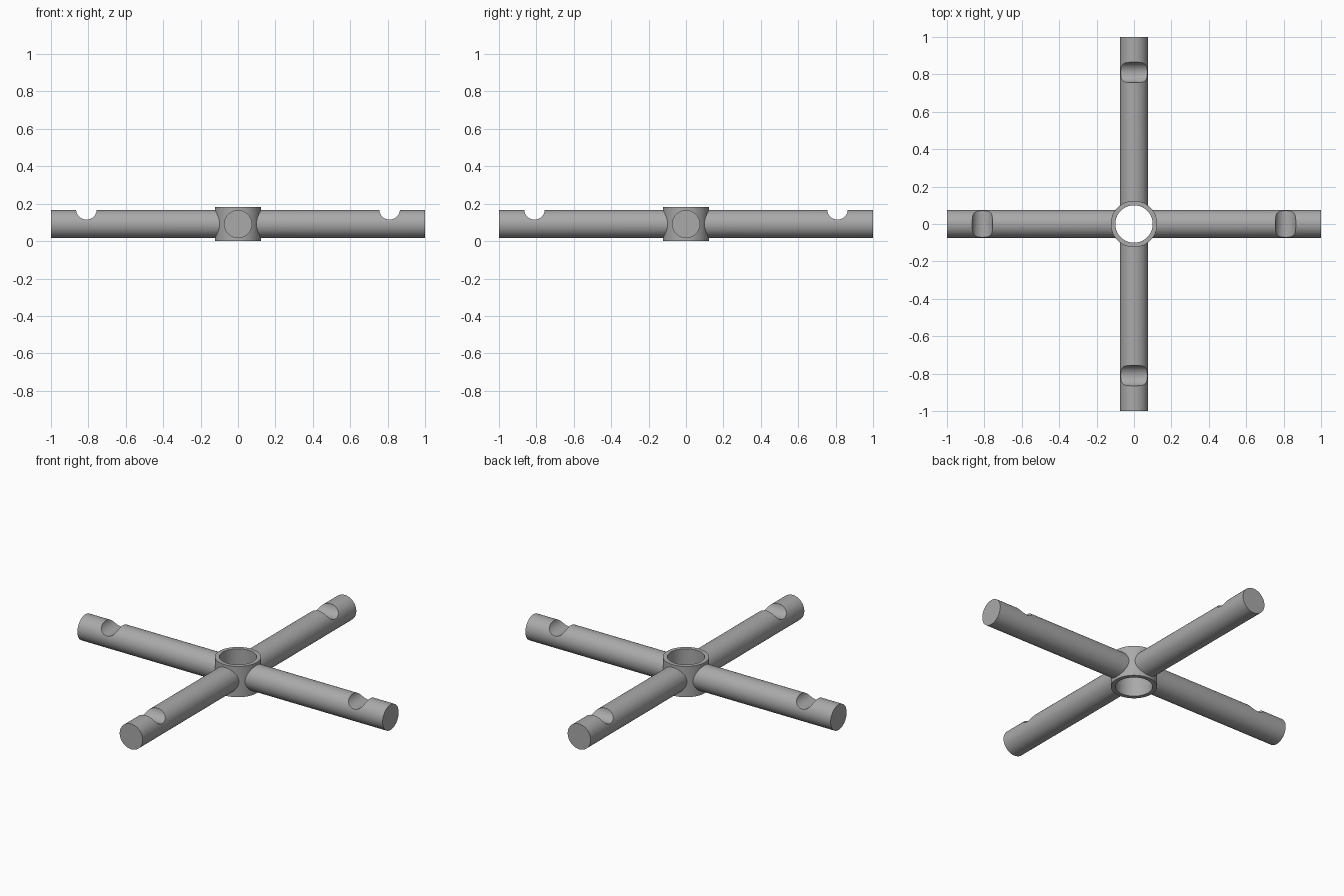
import bpy, math
from mathutils import Matrix

HUB_R, BORE_R, HUB_H = 0.124, 0.1, 0.182
ARM_R, MID_Z = 0.075, 0.091
NOTCH_R, NOTCH_X, NOTCH_Z = 0.055, 0.81, 0.17

cube = bpy.data.objects.get("Cube")
if cube:
    bpy.data.objects.remove(cube, do_unlink=True)

metal = bpy.data.materials.new("grey metal")
metal.use_nodes = True
grey = (0.4, 0.4, 0.4, 1)
metal.diffuse_color = grey
metal.node_tree.nodes["Principled BSDF"].inputs["Base Color"].default_value = grey


def cylinder(name, radius, depth, location, rotation=(0, 0, 0)):
    bpy.ops.mesh.primitive_cylinder_add(vertices=64, radius=radius, depth=depth,
                                        location=location, rotation=rotation)
    obj = bpy.context.object
    obj.name = name
    obj.data.materials.append(metal)
    return obj


def cut(obj, cutter):
    cutter.hide_render = True
    mod = obj.modifiers.new("cut", 'BOOLEAN')
    mod.operation, mod.solver, mod.object = 'DIFFERENCE', 'EXACT', cutter
    bpy.context.view_layer.objects.active = obj
    bpy.ops.object.modifier_apply(modifier=mod.name)
    bpy.data.objects.remove(cutter, do_unlink=True)


def smooth(obj):
    bpy.ops.object.select_all(action='DESELECT')
    obj.select_set(True)
    bpy.context.view_layer.objects.active = obj
    bpy.ops.object.shade_smooth_by_angle(angle=math.radians(30))


# Central open ring
hub = cylinder("hub_ring", HUB_R, HUB_H, (0, 0, HUB_H / 2))
cut(hub, cylinder("bore", BORE_R, 1, (0, 0, MID_Z)))
smooth(hub)

# Solid round arm, its inner end hidden in the ring wall, with a notch on top
start = 0.06
arm = cylinder("arm_left", ARM_R, 1 - start, ((1 + start) / 2, 0, MID_Z), (0, math.pi / 2, 0))
cut(arm, cylinder("inner_end", (HUB_R + BORE_R) / 2, 1, (0, 0, MID_Z)))
cut(arm, cylinder("notch", NOTCH_R, 0.5, (NOTCH_X, 0, NOTCH_Z), (math.pi / 2, 0, 0)))
smooth(arm)

# The other three arms around the hub
base = arm.matrix_world.copy()
for i, side in enumerate(("back", "right", "front"), 1):
    copy = arm.copy()
    copy.name = "arm_" + side
    bpy.context.collection.objects.link(copy)
    copy.matrix_world = Matrix.Rotation(i * math.pi / 2, 4, 'Z') @ base
